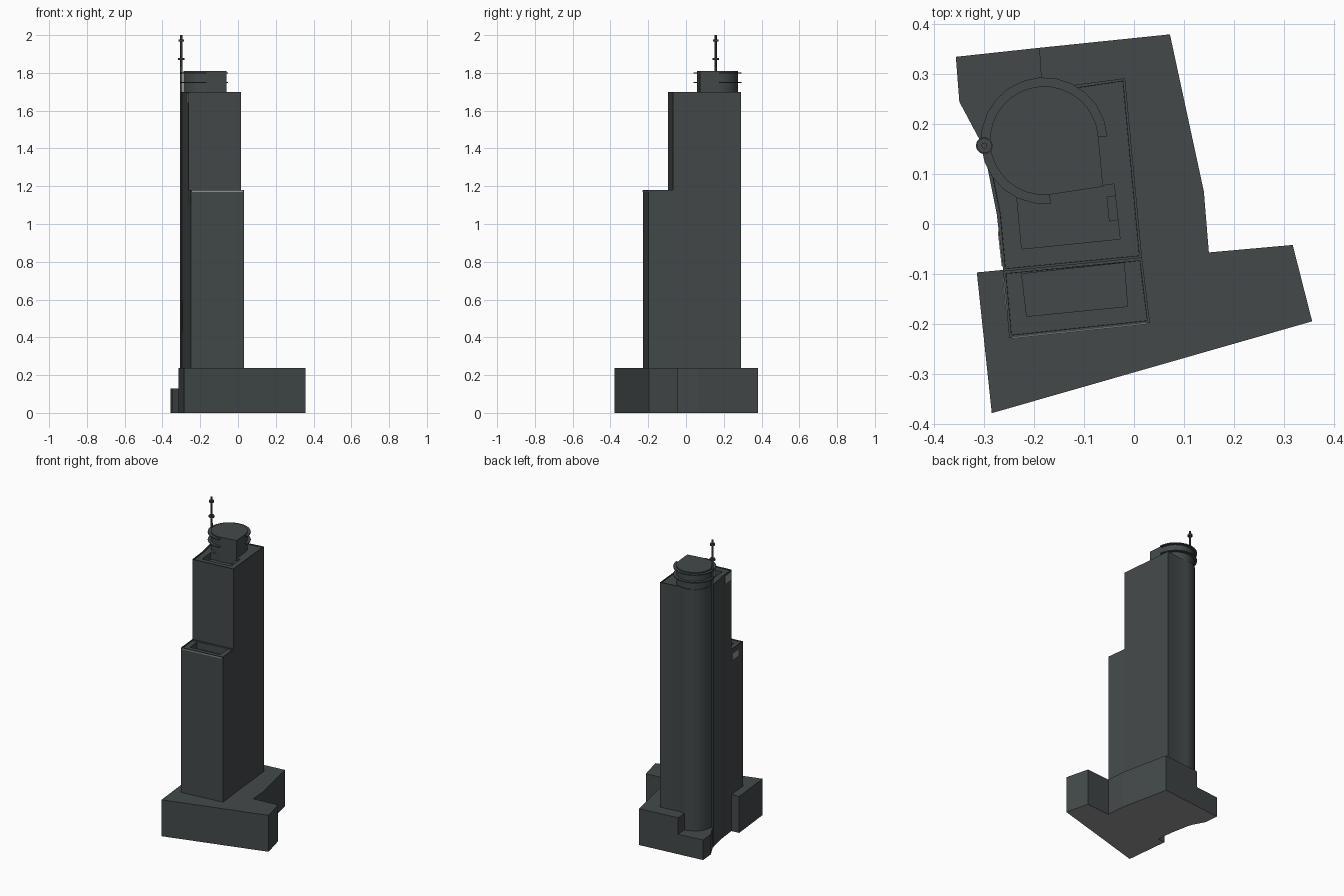
import bpy, bmesh
from math import cos, sin, radians, hypot

if "Cube" in bpy.data.objects:
    bpy.data.objects.remove(bpy.data.objects["Cube"], do_unlink=True)


def material(name, colour):
    mat = bpy.data.materials.new(name)
    mat.use_nodes = True
    mat.diffuse_color = colour
    mat.node_tree.nodes["Principled BSDF"].inputs["Base Color"].default_value = colour
    return mat


slate = material("dark_slate", (0.056, 0.066, 0.067, 1))
grey = material("pale_grey", (0.3, 0.3, 0.3, 1))


def arc(centre, radius, start, end, steps):
    """Points along a circular arc, angles in degrees."""
    angles = [radians(start + (end - start) * i / steps) for i in range(steps + 1)]
    return [(centre[0] + radius * cos(a), centre[1] + radius * sin(a)) for a in angles]


def prism(name, outline, bottom, top, rim=0, rim_depth=0, colour=slate):
    """Extrude an outline; optionally sink the roof behind a thin rim."""
    bm = bmesh.new()
    base = bm.faces.new([bm.verts.new((x, y, bottom)) for x, y in outline])
    ext = bmesh.ops.extrude_face_region(bm, geom=[base])["geom"]
    verts = [g for g in ext if isinstance(g, bmesh.types.BMVert)]
    bmesh.ops.translate(bm, verts=verts, vec=(0, 0, top - bottom))
    bmesh.ops.recalc_face_normals(bm, faces=bm.faces)
    if rim:
        roof = [f for f in bm.faces if f.normal.z > 0.9]
        bmesh.ops.inset_region(bm, faces=roof, thickness=rim)
        bmesh.ops.inset_region(bm, faces=roof, thickness=0.0005)
        bmesh.ops.translate(bm, verts=roof[0].verts[:], vec=(0, 0, -rim_depth))
    # Undersides resting on the ground are pale
    for face in bm.faces:
        if face.normal.z < -0.9 and bottom == 0:
            face.material_index = 1
    mesh = bpy.data.meshes.new(name)
    bm.to_mesh(mesh)
    bm.free()
    mesh.materials.append(colour)
    mesh.materials.append(grey)
    obj = bpy.data.objects.new(name, mesh)
    bpy.context.collection.objects.link(obj)
    return obj


def cut(obj, outline, bottom, top):
    """Sink a recess into an object."""
    cutter = prism("recess_cutter", outline, bottom, top)
    mod = obj.modifiers.new("recess", "BOOLEAN")
    mod.operation, mod.solver, mod.object = "DIFFERENCE", "EXACT", cutter
    bpy.context.view_layer.objects.active = obj
    bpy.ops.object.modifier_apply(modifier=mod.name)
    bpy.data.objects.remove(cutter, do_unlink=True)


def smooth(obj):
    bpy.ops.object.select_all(action="DESELECT")
    obj.select_set(True)
    bpy.context.view_layer.objects.active = obj
    bpy.ops.object.shade_smooth_by_angle(angle=radians(30))


def wall_plate(name, a, b, start, end, bottom, top):
    """Thin pale plate on the wall from a to b, between two fractions of its length."""
    dx, dy = b[0] - a[0], b[1] - a[1]
    out = 0.002 / hypot(dx, dy)
    spots = [(start, -1), (start, 1), (end, 1), (end, -1)]
    outline = [(a[0] + dx * t + dy * out * s, a[1] + dy * t - dx * out * s) for t, s in spots]
    prism(name, outline, bottom, top, colour=grey)


drum = (-0.18, 0.167)
mast = (-0.30, 0.157)
west_corner, west_bend = (-0.302, 0.155), (-0.275, 0.02)
south_west, south_east = (-0.262, -0.095), (0.016, -0.068)
front_west, front_east = (-0.25, -0.228), (0.032, -0.198)

# Podium with its lower rear corner
prism("podium", [(0.072, 0.38), (-0.19, 0.353), (-0.18, 0.2), (-0.2, 0), (-0.262, -0.092),
                 (-0.315, -0.097), (-0.285, -0.379), (0.357, -0.195), (0.318, -0.042),
                 (0.15, -0.057), (0.14, 0.065)], 0, 0.237)
prism("low_podium", [(-0.19, 0.353), (-0.357, 0.335), (-0.35, 0.245), west_corner,
                     (-0.15, 0.18)], 0, 0.13)

# Main tower with one rounded rear corner
tower = prism("main_tower", [south_west, south_east, (-0.018, 0.292)]
              + arc(drum, 0.114, 72, 172, 9) + [west_corner, west_bend],
              0, 1.70, 0.007, 0.006)
cut(tower, [(-0.235, 0.055), (-0.225, -0.05), (-0.028, -0.03), (-0.04, 0.08)], 1.65, 1.75)
smooth(tower)

# Shorter front tower
front = prism("front_tower", [front_west, front_east, south_east, south_west],
              0, 1.18, 0.007, 0.006)
cut(front, [(-0.225, -0.1), (-0.215, -0.185), (-0.013, -0.165), (-0.02, -0.078)], 1.13, 1.23)

# Pale trim near the tops of the walls
wall_plate("front_trim", front_west, front_east, 0.02, 0.98, 1.17, 1.177)
wall_plate("front_side_trim", south_west, front_west, 0.1, 0.6, 1.11, 1.15)
wall_plate("upper_side_trim", west_bend, south_west, 0.3, 0.9, 1.64, 1.69)

# Rooftop drum with a square front corner, and a small service box
penthouse = prism("penthouse", arc(drum, 0.109, 4, 274, 24) + [(-0.062, 0.075)], 1.64, 1.81)
smooth(penthouse)
prism("service_box", [(-0.055, 0.055), (-0.037, 0.057), (-0.032, 0.008), (-0.05, 0.005)],
      1.64, 1.69)

# Thin ring fins around the drum
for i, z in enumerate((1.75, 1.80)):
    ring = arc(drum, 0.127, 4, 276, 18) + arc(drum, 0.107, 276, 4, 18)
    prism(f"ring_fin_{i + 1}", ring, z - 0.003, z + 0.003)

# Mast running up the sharp corner, with collars
for name, radius, low, high in (("corner_pole", 0.007, 0, 1.83), ("mast", 0.006, 1.83, 2.0),
                                ("lower_collar", 0.017, 1.868, 1.88),
                                ("upper_collar", 0.015, 1.965, 1.977)):
    smooth(prism(name, arc(mast, radius, 0, 330, 11), low, high))
